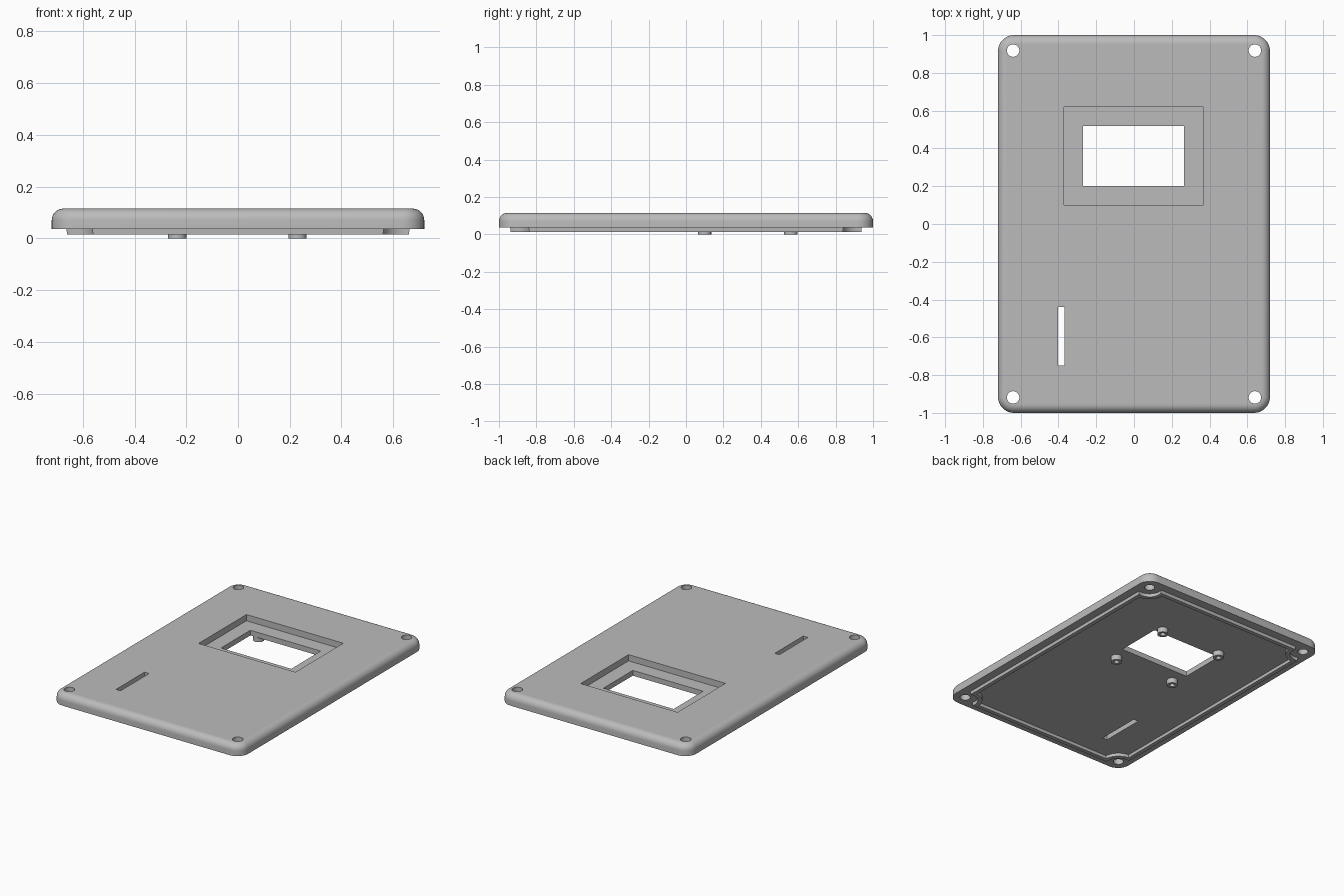
import bpy, bmesh, math

if "Cube" in bpy.data.objects:
    bpy.data.objects.remove(bpy.data.objects["Cube"], do_unlink=True)

grey = bpy.data.materials.new("plain grey")
grey.use_nodes = True
grey.diffuse_color = (0.5, 0.5, 0.5, 1)
grey.node_tree.nodes["Principled BSDF"].inputs["Base Color"].default_value = (0.5, 0.5, 0.5, 1)

HX, HY, BASE, TOP = 0.72, 1.0, 0.036, 0.115
HOLE_X, HOLE_Y = 0.64, 0.918
SIGNS = [(1, 1), (-1, 1), (-1, -1), (1, -1)]  # counter-clockwise corners


def loft(name, loops, closed=False):
    """Skin a stack of loops; cap the ends, or join last to first when closed."""
    bm = bmesh.new()
    rings = [[bm.verts.new(p) for p in loop] for loop in loops]
    pairs = list(zip(rings, rings[1:])) + ([(rings[-1], rings[0])] if closed else [])
    for a, b in pairs:
        for i in range(len(a)):
            j = (i + 1) % len(a)
            bm.faces.new((a[i], a[j], b[j], b[i]))
    if not closed:
        bm.faces.new(rings[0])
        bm.faces.new(rings[-1])
    bmesh.ops.recalc_face_normals(bm, faces=bm.faces)
    mesh = bpy.data.meshes.new(name)
    bm.to_mesh(mesh)
    bm.free()
    mesh.materials.append(grey)
    ob = bpy.data.objects.new(name, mesh)
    bpy.context.collection.objects.link(ob)
    return ob


def select(ob):
    bpy.ops.object.select_all(action='DESELECT')
    ob.select_set(True)
    bpy.context.view_layer.objects.active = ob


def smooth(ob):
    select(ob)
    bpy.ops.object.shade_smooth_by_angle(angle=math.radians(30))


def circle(x, y, r, z, n=32):
    return [(x + r * math.cos(math.tau * i / n), y + r * math.sin(math.tau * i / n), z)
            for i in range(n)]


def rect(x0, x1, y0, y1, z):
    return [(x0, y0, z), (x1, y0, z), (x1, y1, z), (x0, y1, z)]


def rounded_rect(inset, z, radius=0.085, n=10):
    r, pts = radius - inset, []
    for k, (sx, sy) in enumerate(SIGNS):
        for i in range(n + 1):
            a = math.pi / 2 * (k + i / n)
            pts.append((sx * (HX - radius) + r * math.cos(a),
                        sy * (HY - radius) + r * math.sin(a), z))
    return pts


def notched_rect(inset, z, n=12):
    """Lip outline with a concave arc around each screw hole."""
    hx, hy, r, pts = 0.663 - inset, 0.94 - inset, 0.08 + inset, []
    start = math.atan2(-math.sqrt(r * r - (hx - HOLE_X) ** 2), hx - HOLE_X)
    end = math.atan2(hy - HOLE_Y, -math.sqrt(r * r - (hy - HOLE_Y) ** 2))
    start, end = start % math.tau, end % math.tau
    for sx, sy in SIGNS:
        arc = []
        for i in range(n + 1):
            a = start + (end - start) * i / n
            arc.append((sx * (HOLE_X + r * math.cos(a)),
                        sy * (HOLE_Y + r * math.sin(a)), z))
        pts += arc if sx * sy > 0 else arc[::-1]
    return pts


def cut(target, cutter):
    cutter.hide_render = True
    mod = target.modifiers.new("cut", 'BOOLEAN')
    mod.operation, mod.solver, mod.object = 'DIFFERENCE', 'EXACT', cutter
    select(target)
    bpy.ops.object.modifier_apply(modifier=mod.name)
    bpy.data.objects.remove(cutter, do_unlink=True)


# Cover plate with a rounded top edge
FILLET = 0.045
layers = [rounded_rect(0, BASE)]
for i in range(9):
    a = math.pi / 2 * i / 8
    layers.append(rounded_rect(FILLET * (1 - math.cos(a)), TOP - FILLET + FILLET * math.sin(a)))
plate = loft("cover_plate", layers)

# Screen recess, screen window and card slot
for x0, x1, y0, y1, z in [(-0.37, 0.367, 0.1, 0.62, 0.072),
                          (-0.27, 0.265, 0.2, 0.52, -0.1),
                          (-0.403, -0.368, -0.75, -0.44, -0.1)]:
    cut(plate, loft("cutter", [rect(x0, x1, y0, y1, z), rect(x0, x1, y0, y1, 0.2)]))

# Corner screw holes
for sx, sy in SIGNS:
    x, y = sx * HOLE_X, sy * HOLE_Y
    cut(plate, loft("cutter", [circle(x, y, 0.033, -0.1), circle(x, y, 0.033, 0.2)]))
smooth(plate)

# Locating lip under the plate
LIP, WALL = 0.014, 0.03
lip = loft("locating_lip", [notched_rect(0, BASE + 0.002), notched_rect(0.002, LIP),
                            notched_rect(WALL, LIP), notched_rect(WALL, BASE + 0.002)], True)
smooth(lip)

# Hollow screen mounting posts
for x, side in [(-0.235, "right"), (0.23, "left")]:
    for y, end in [(0.1, "front"), (0.56, "back")]:
        post = loft(f"mounting_post_{end}_{side}",
                    [circle(x, y, 0.035, BASE + 0.002), circle(x, y, 0.035, 0),
                     circle(x, y, 0.017, 0), circle(x, y, 0.017, BASE + 0.002)], True)
        smooth(post)
